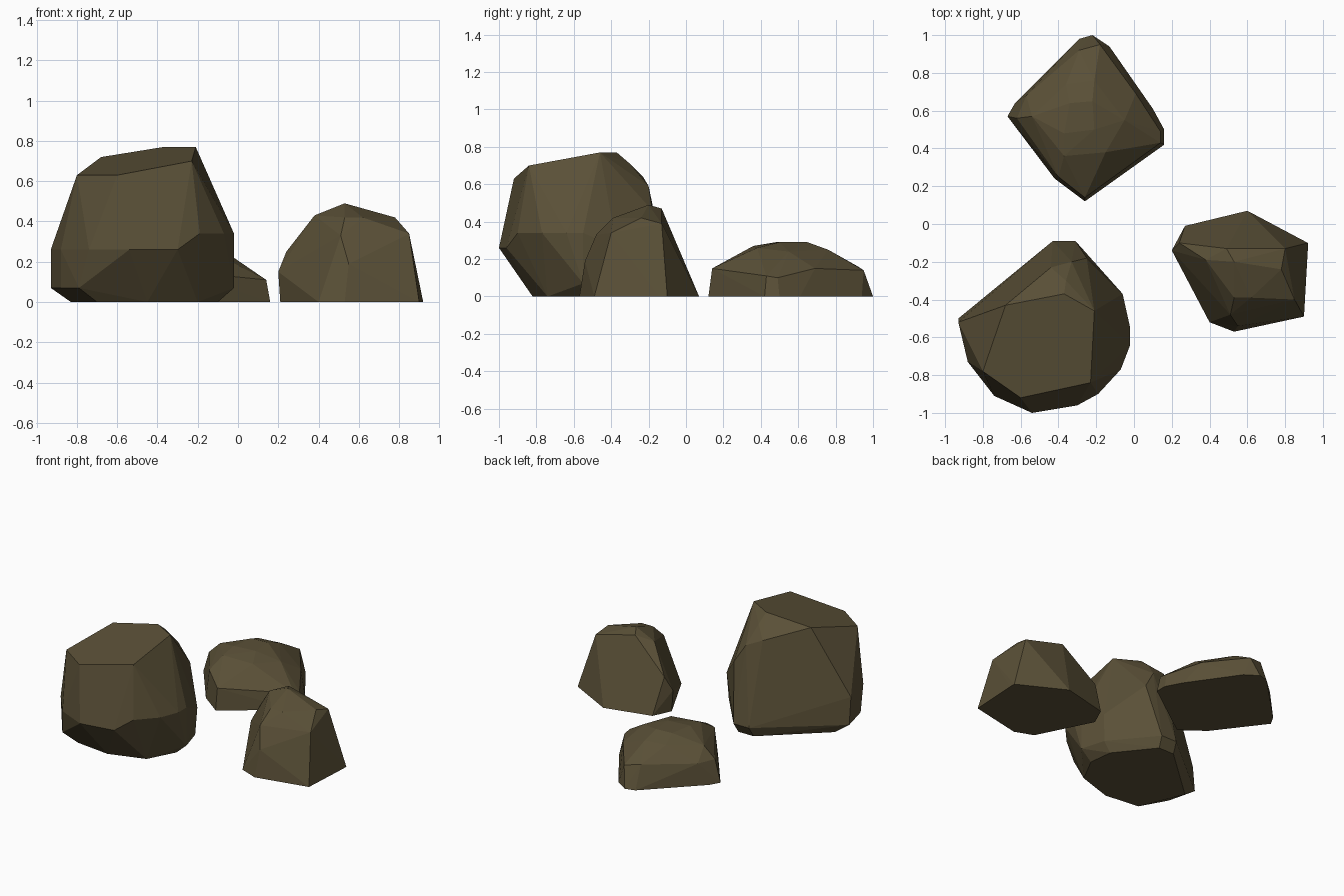
import bpy
import bmesh
import math
from mathutils import Vector

default_cube = bpy.data.objects.get("Cube")
if default_cube:
    bpy.data.objects.remove(default_cube, do_unlink=True)

# One earthy brown shared by every boulder
stone = bpy.data.materials.new("brown_stone")
stone.use_nodes = True
stone_colour = (0.102, 0.08, 0.038, 1)
stone.diffuse_color = stone_colour
shader = next(node for node in stone.node_tree.nodes if node.type == "BSDF_PRINCIPLED")
shader.inputs["Base Color"].default_value = stone_colour
shader.inputs["Roughness"].default_value = 0.9


def chiselled_rock(name, *corner_groups):
    """Wrap a faceted stone around its corners and merge nearly flat facets."""
    mesh = bpy.data.meshes.new(name)
    rock = bpy.data.objects.new(name, mesh)
    bpy.context.collection.objects.link(rock)
    mesh.materials.append(stone)

    bm = bmesh.new()
    for group in corner_groups:
        for corner in group:
            bm.verts.new(Vector(corner))
    hull = bmesh.ops.convex_hull(bm, input=bm.verts[:])
    unused = {item for key in ("geom_interior", "geom_unused") for item in hull[key]
              if isinstance(item, bmesh.types.BMVert)}
    bmesh.ops.delete(bm, geom=list(unused), context="VERTS")
    bmesh.ops.dissolve_limit(bm, angle_limit=math.radians(3),
                             verts=bm.verts[:], edges=bm.edges[:])
    bmesh.ops.recalc_face_normals(bm, faces=bm.faces[:])
    for face in bm.faces:
        face.smooth = False
    bm.to_mesh(mesh)
    bm.free()
    return rock


def level(height, *outline):
    """Corners of an outline that all lie at one height."""
    return [(x, y, height) for x, y in outline]


# Tall boulder: sloping crown, steep back and an undercut foot
chiselled_rock(
    "tall_boulder",
    # crown
    [(-.8, -.78, .63), (-.6, -.92, .63), (-.23, -.84, .7),
     (-.21, -.46, .77), (-.37, -.37, .77), (-.68, -.43, .72)],
    # back ridge
    [(-.36, -.3, .71), (-.44, -.23, .64), (-.33, -.2, .59), (-.25, -.18, .46)],
    # widest girdle
    level(.26, (-.93, -.52), (-.88, -.73), (-.74, -.91), (-.54, -1),
          (-.3, -.96), (-.06, -.37)),
    level(.34, (-.19, -.9), (-.07, -.77), (-.02, -.64), (-.02, -.55)),
    # lower bevel
    level(.07, (-.93, -.5), (-.88, -.7), (-.79, -.84), (-.02, -.55),
          (-.07, -.38), (-.31, -.09), (-.43, -.09)),
    # foot
    level(0, (-.83, -.48), (-.7, -.79), (-.45, -.82), (-.2, -.74),
          (-.1, -.55), (-.12, -.38), (-.32, -.13), (-.44, -.13)),
)

# Pointed boulder: broad flat foot with a ridge along the top
chiselled_rock(
    "pointed_boulder",
    # ridge and crown
    [(.53, -.2, .49), (.49, -.13, .47), (.78, -.24, .42), (.8, -.13, .39),
     (.38, -.19, .43), (.53, -.39, .42), (.62, -.39, .42)],
    # shoulders
    [(.51, -.48, .33), (.85, -.4, .34), (.55, -.54, .19),
     (.24, -.1, .25), (.2, -.14, .15)],
    # foot
    level(0, (.21, -.14), (.27, -.01), (.6, .07), (.92, -.1),
          (.92, -.14), (.9, -.49), (.53, -.57), (.4, -.52)),
)

# Low boulder: wide slab with a gently domed top
chiselled_rock(
    "low_boulder",
    # domed top
    level(.29, (-.37, .48), (-.21, .5), (-.22, .65), (-.34, .64)),
    [(-.05, .55, .24), (-.15, .38, .26), (-.37, .36, .27),
     (-.21, .76, .25), (-.36, .74, .25), (-.54, .57, .23)],
    # rounded shoulders
    [(-.26, .14, .15), (-.4, .25, .2), (-.62, .56, .15), (-.57, .68, .15),
     (-.29, .92, .16), (-.18, .95, .14), (.01, .69, .15),
     (.14, .49, .1), (.14, .43, .11)],
    # foot
    level(0, (-.67, .57), (-.63, .64), (-.31, .93), (-.29, .98), (-.22, 1),
          (-.13, .94), (.02, .71), (.1, .61), (.16, .5), (.16, .42),
          (-.26, .12), (-.42, .24)),
)
